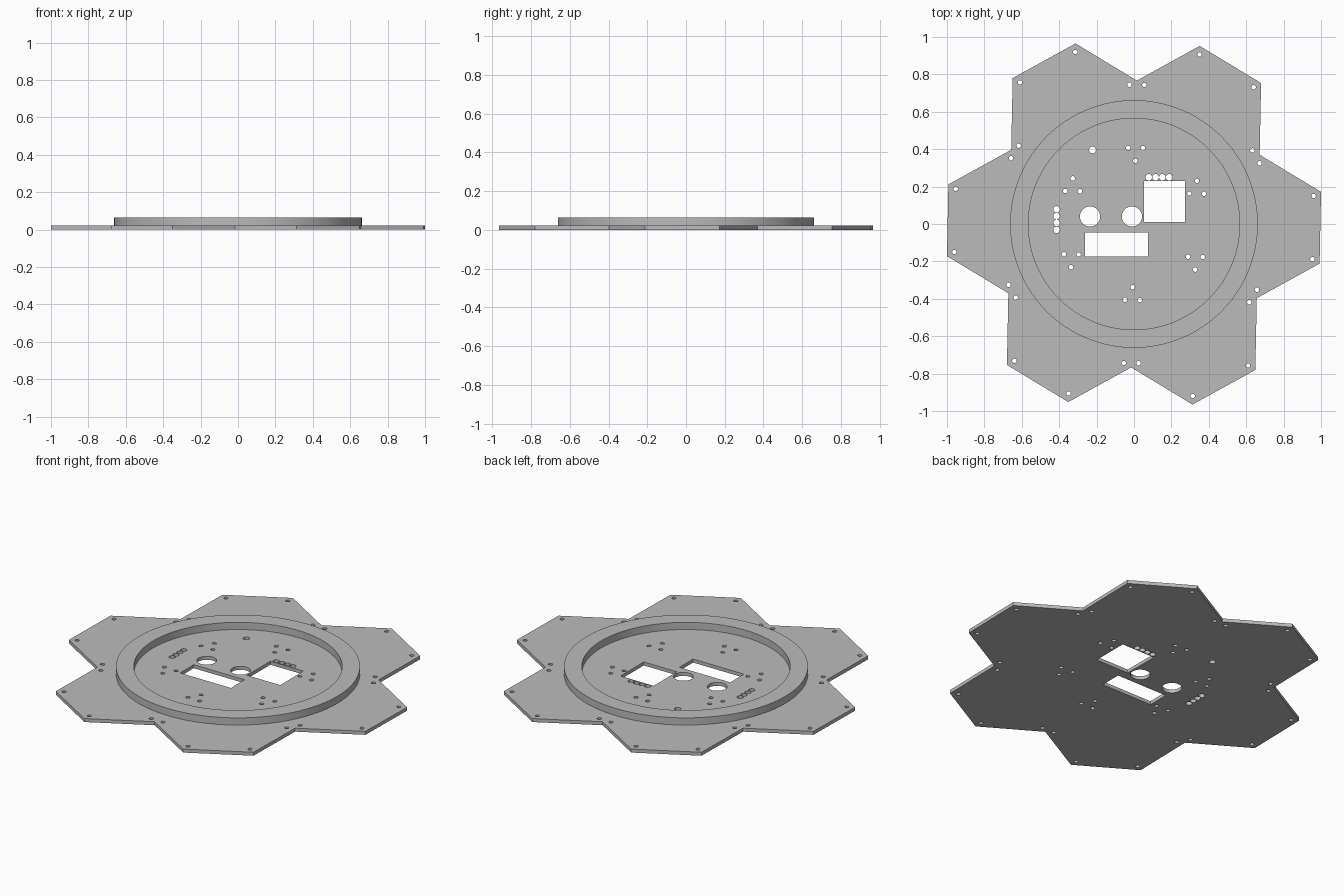
import bpy
from math import sin, cos, radians, sqrt, atan, tau, pi

if "Cube" in bpy.data.objects:
    bpy.data.objects.remove(bpy.data.objects["Cube"])

SIDE = 0.3835            # side of each hexagon tile
TURN = radians(28.85)    # rotation of the tile pattern
PLATE_TOP, RING_TOP = 0.021, 0.064

grey = bpy.data.materials.new("light grey")
grey.diffuse_color = (0.5, 0.5, 0.5, 1)
grey.use_nodes = True
grey.node_tree.nodes["Principled BSDF"].inputs["Base Color"].default_value = grey.diffuse_color


def polar(r, a, c=(0, 0)):
    return (c[0] + r * cos(a), c[1] + r * sin(a))


def circle(c, r, n):
    return [polar(r, tau * i / n, c) for i in range(n)]


def rect(x0, x1, y0, y1):
    return [(x0, y0), (x1, y0), (x1, y1), (x0, y1)]


def extruded(name, loops, z0, z1):
    """Flat outline with inner loops as through holes, turned into a solid mesh."""
    cu = bpy.data.curves.new(name, 'CURVE')
    cu.dimensions = '2D'
    cu.fill_mode = 'BOTH'
    cu.extrude = (z1 - z0) / 2
    for pts in loops:
        sp = cu.splines.new('POLY')
        sp.points.add(len(pts) - 1)
        for p, (x, y) in zip(sp.points, pts):
            p.co = (x, y, 0, 1)
        sp.use_cyclic_u = True
    ob = bpy.data.objects.new(name, cu)
    ob.location.z = (z0 + z1) / 2
    bpy.context.collection.objects.link(ob)
    bpy.ops.object.select_all(action='DESELECT')
    ob.select_set(True)
    bpy.context.view_layer.objects.active = ob
    bpy.ops.object.convert(target='MESH')
    ob = bpy.context.object
    ob.data.materials.clear()
    ob.data.materials.append(grey)
    # weld caps to walls and make the normals face outward
    bpy.ops.object.mode_set(mode='EDIT')
    bpy.ops.mesh.select_all(action='SELECT')
    bpy.ops.mesh.remove_doubles(threshold=0.0001)
    bpy.ops.mesh.normals_make_consistent(inside=False)
    bpy.ops.object.mode_set(mode='OBJECT')
    bpy.ops.object.shade_smooth_by_angle(angle=radians(30))
    return ob


# Outline of six hexagon tiles around a central one
outline = []
spread = atan(sqrt(3) / 5)
for k in range(6):
    a = TURN + k * pi / 3
    outline += [polar(SIDE * sqrt(7), a - spread), polar(SIDE * 2, a),
                polar(SIDE * sqrt(7), a + spread)]

# Screw holes in the corners of all seven tiles
holes = []
centres = [(0, 0)] + [polar(SIDE * sqrt(3), TURN + pi / 6 + k * pi / 3) for k in range(6)]
for c in centres:
    holes += [circle(polar(0.338, TURN + k * pi / 3, c), 0.012, 16) for k in range(6)]

# Cable holes, rows of four, round and rectangular openings
holes.append(circle((-0.222, 0.396), 0.018, 24))
for i in range(4):
    holes.append(circle((0.079 + 0.0365 * i, 0.25), 0.0175, 24))
    holes.append(circle((-0.414, -0.031 + 0.0365 * i), 0.0175, 24))
holes += [circle((x, 0.04), 0.054, 48) for x in (-0.235, -0.011)]
holes += [rect(0.053, 0.273, 0.01, 0.23), rect(-0.262, 0.075, -0.174, -0.045)]

extruded("base_plate", [outline] + holes, 0, PLATE_TOP)

# Raised ring standing on the plate
extruded("raised_ring", [circle((0, 0), 0.662, 128), circle((0, 0), 0.565, 128)],
         PLATE_TOP, RING_TOP)
